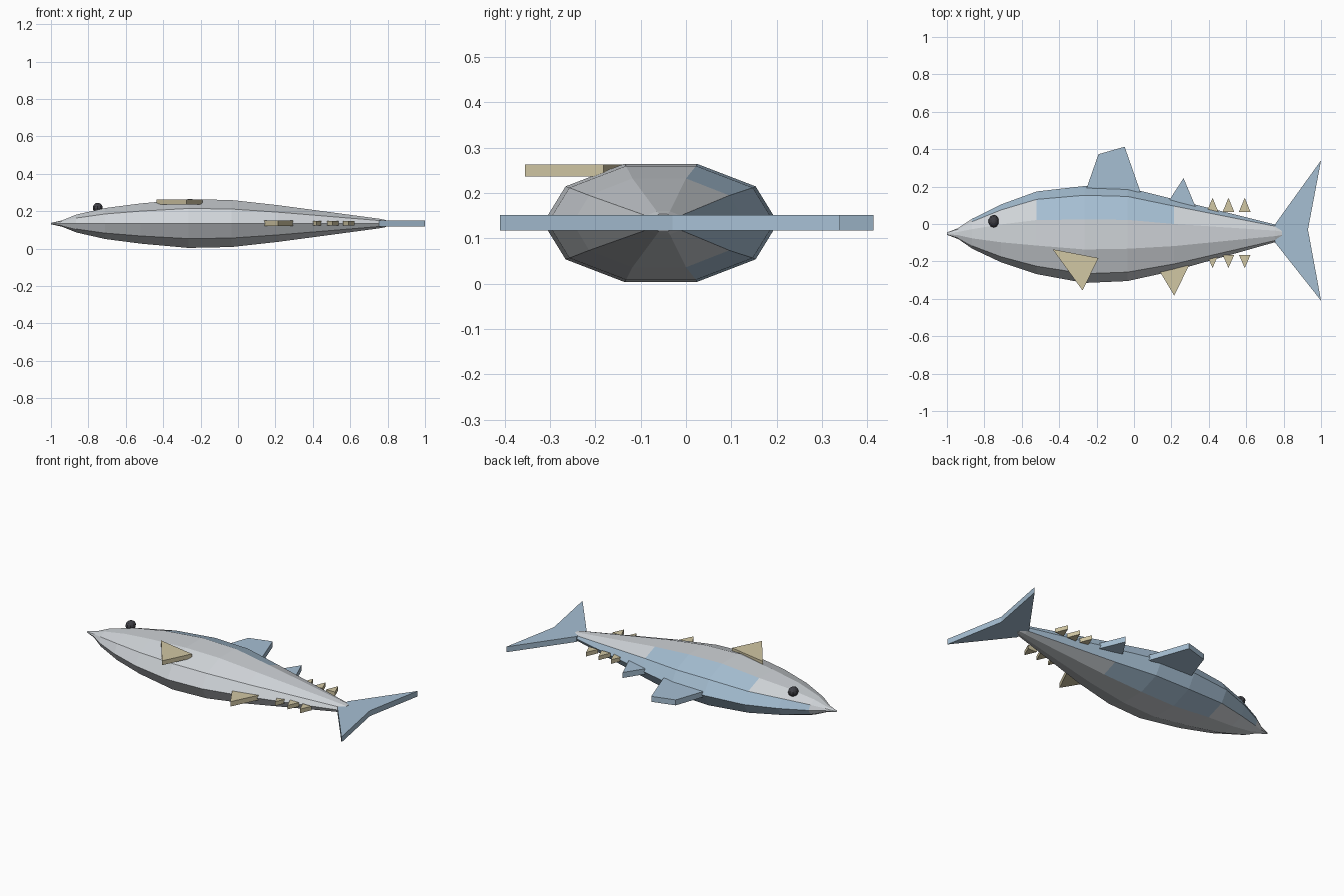
import bpy, bmesh, math
from mathutils import Matrix

if "Cube" in bpy.data.objects:
    bpy.data.objects.remove(bpy.data.objects["Cube"])


def material(name, rgb):
    m = bpy.data.materials.new(name)
    m.diffuse_color = (*rgb, 1)
    m.use_nodes = True
    m.node_tree.nodes["Principled BSDF"].inputs["Base Color"].default_value = m.diffuse_color
    return m


SILVER = material("silver", (0.63, 0.66, 0.69))
BLUE = material("steel blue", (0.38, 0.52, 0.65))
CREAM = material("pale yellow", (0.64, 0.57, 0.37))
BLACK = material("near black", (0.05, 0.05, 0.06))
ZC = 0.134  # height of the body's middle plane


def finish(bm, name, *mats):
    bmesh.ops.recalc_face_normals(bm, faces=bm.faces)
    me = bpy.data.meshes.new(name)
    bm.to_mesh(me)
    bm.free()
    for m in mats:
        me.materials.append(m)
    ob = bpy.data.objects.new(name, me)
    bpy.context.collection.objects.link(ob)
    return ob


def fin(name, outline, z0, z1, mat):
    """Flat plate extruded upward from an xy outline."""
    bm = bmesh.new()
    face = bm.faces.new([bm.verts.new((x, y, z0)) for x, y in outline])
    ext = bmesh.ops.extrude_face_region(bm, geom=[face])
    for v in ext["geom"]:
        if isinstance(v, bmesh.types.BMVert):
            v.co.z = z1
    return finish(bm, name, mat)


# Body: ten-sided rings, each (x, lower y, upper y, half thickness)
stations = [(-1.0, -0.058, -0.045, 0.004), (-0.94, -0.08, -0.022, 0.018),
            (-0.865, -0.132, 0.028, 0.05), (-0.71, -0.205, 0.105, 0.087),
            (-0.52, -0.268, 0.174, 0.113), (-0.265, -0.315, 0.203, 0.137),
            (-0.035, -0.305, 0.195, 0.132), (0.215, -0.25, 0.132, 0.103),
            (0.755, -0.097, -0.003, 0.027), (0.79, -0.08, -0.02, 0.02)]
N = 10
bm = bmesh.new()
rings = []
for x, y0, y1, h in stations:
    ring = []
    for k in range(N):
        a = math.tau * k / N
        ring.append(bm.verts.new((x, (y0 + y1) / 2 + (y1 - y0) / 2 * math.cos(a),
                                  ZC + h * math.sin(a))))
    rings.append(ring)
for i in range(len(rings) - 1):
    for k in range(N):
        j = (k + 1) % N
        f = bm.faces.new((rings[i][k], rings[i][j], rings[i + 1][j], rings[i + 1][k]))
        # back is blue along its edge, with a wider saddle at the middle
        edge = k in (0, N - 1) and 2 <= i <= 7
        saddle = k in (1, N - 2) and 4 <= i <= 6
        f.material_index = 1 if edge or saddle else 0
bm.faces.new(rings[0])
bm.faces.new(rings[-1])
finish(bm, "body", SILVER, BLUE)

# Tail and back fins
fin("tail_fin", [(0.755, 0.0), (1.0, 0.34), (0.93, -0.03), (1.0, -0.41), (0.755, -0.1)],
    0.117, 0.151, BLUE)
fin("main_back_fin", [(-0.254, 0.19), (-0.19, 0.373), (-0.05, 0.413), (0.035, 0.17)],
    0.117, 0.151, BLUE)
fin("small_back_fin", [(0.19, 0.13), (0.265, 0.245), (0.33, 0.09)], 0.117, 0.151, BLUE)

# Belly and side fins
fin("belly_fin", [(0.14, -0.258), (0.215, -0.383), (0.295, -0.22)], 0.12, 0.15, CREAM)
fin("side_fin", [(-0.435, -0.135), (-0.275, -0.355), (-0.19, -0.182)], 0.236, 0.263, CREAM)

# Rows of small finlets along both edges
for n, x in enumerate((0.42, 0.505, 0.592)):
    for side, base, tip in (("upper", 0.065, 0.14), ("lower", -0.165, -0.235)):
        fin(f"{side}_finlet_{n + 1}", [(x - 0.031, base), (x + 0.031, base), (x, tip)],
            0.123, 0.148, CREAM)

# Eye
bm = bmesh.new()
bmesh.ops.create_uvsphere(bm, u_segments=10, v_segments=8, radius=1,
                          matrix=Matrix.Translation((-0.75, 0.015, 0.217))
                          @ Matrix.Diagonal((0.028, 0.034, 0.028, 1)))
finish(bm, "eye", BLACK)
